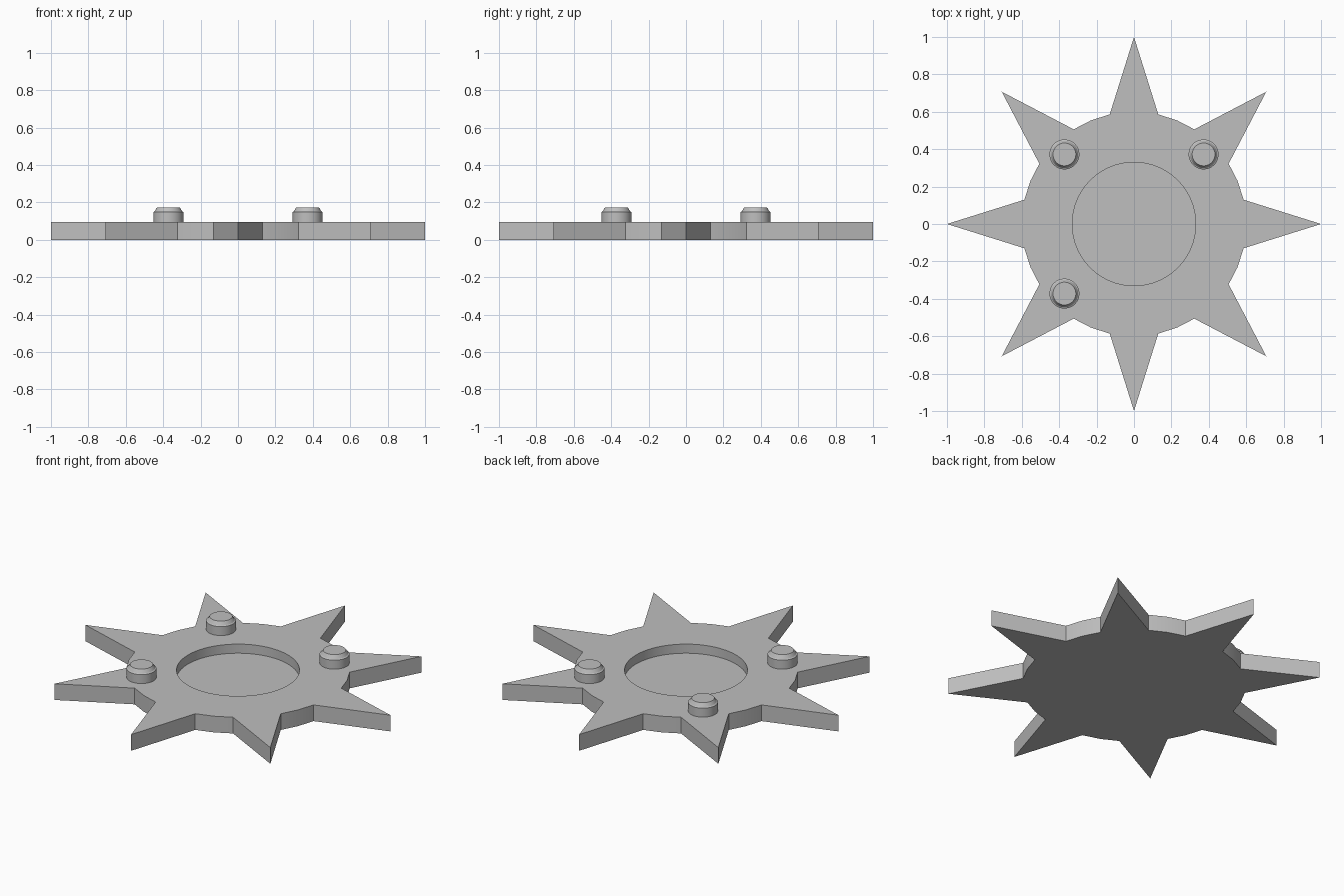
import bpy, bmesh, math

if "Cube" in bpy.data.objects:
    bpy.data.objects.remove(bpy.data.objects["Cube"])

grey = bpy.data.materials.new("light grey")
grey.diffuse_color = (0.52, 0.52, 0.52, 1)
grey.use_nodes = True
grey.node_tree.nodes["Principled BSDF"].inputs["Base Color"].default_value = grey.diffuse_color

SPIKES = 8
BODY_R, TIP_R = 0.6, 1.0
BASE_Z, FLOOR_Z = 0.096, 0.042
POCKET_R = 0.33


def finish(name, bm):
    bmesh.ops.recalc_face_normals(bm, faces=bm.faces)
    mesh = bpy.data.meshes.new(name)
    bm.to_mesh(mesh)
    bm.free()
    mesh.materials.append(grey)
    obj = bpy.data.objects.new(name, mesh)
    bpy.context.collection.objects.link(obj)
    bpy.ops.object.select_all(action='DESELECT')
    obj.select_set(True)
    bpy.context.view_layer.objects.active = obj
    bpy.ops.object.shade_smooth_by_angle(angle=math.radians(25))
    return obj


def ring(bm, radius, z, count=64):
    return [bm.verts.new((radius * math.cos(math.tau * i / count),
                          radius * math.sin(math.tau * i / count), z))
            for i in range(count)]


def walls(bm, lower, upper):
    for i in range(len(lower)):
        j = (i + 1) % len(lower)
        bm.faces.new((lower[i], lower[j], upper[j], upper[i]))


def loop_edges(bm, verts):
    return [bm.edges.get((verts[i - 1], verts[i])) for i in range(len(verts))]


# Star plate: tip, spike root, body arc, next spike root, repeated
outline = []
for k in range(SPIKES):
    for degrees, radius in ((0, TIP_R), (12.5, BODY_R), (22.5, BODY_R), (32.5, BODY_R)):
        a = math.radians(degrees + k * 360 / SPIKES)
        outline.append((radius * math.cos(a), radius * math.sin(a)))

bm = bmesh.new()
bottom = [bm.verts.new((x, y, 0)) for x, y in outline]
top = [bm.verts.new((x, y, BASE_Z)) for x, y in outline]
walls(bm, bottom, top)
bm.faces.new(bottom)

# Round pocket sunk into the top
floor = ring(bm, POCKET_R, FLOOR_Z)
rim = ring(bm, POCKET_R, BASE_Z)
walls(bm, floor, rim)
bm.faces.new(floor)
bmesh.ops.triangle_fill(bm, edges=loop_edges(bm, top) + loop_edges(bm, rim),
                        use_beauty=True, normal=(0, 0, 1))
finish("star_plate", bm)

# Chamfered pegs on three of the four diagonals
PEG_PROFILE = ((0.08, BASE_Z - 0.005), (0.08, 0.149), (0.073, 0.153), (0.061, 0.173))
for label, sx, sy in (("front_left", -1, -1), ("back_left", -1, 1), ("back_right", 1, 1)):
    bm = bmesh.new()
    rings = [ring(bm, r, z, 48) for r, z in PEG_PROFILE]
    for lower, upper in zip(rings, rings[1:]):
        walls(bm, lower, upper)
    bm.faces.new(rings[0])
    bm.faces.new(rings[-1])
    peg = finish("peg_" + label, bm)
    peg.location = (0.372 * sx, 0.372 * sy, 0)
